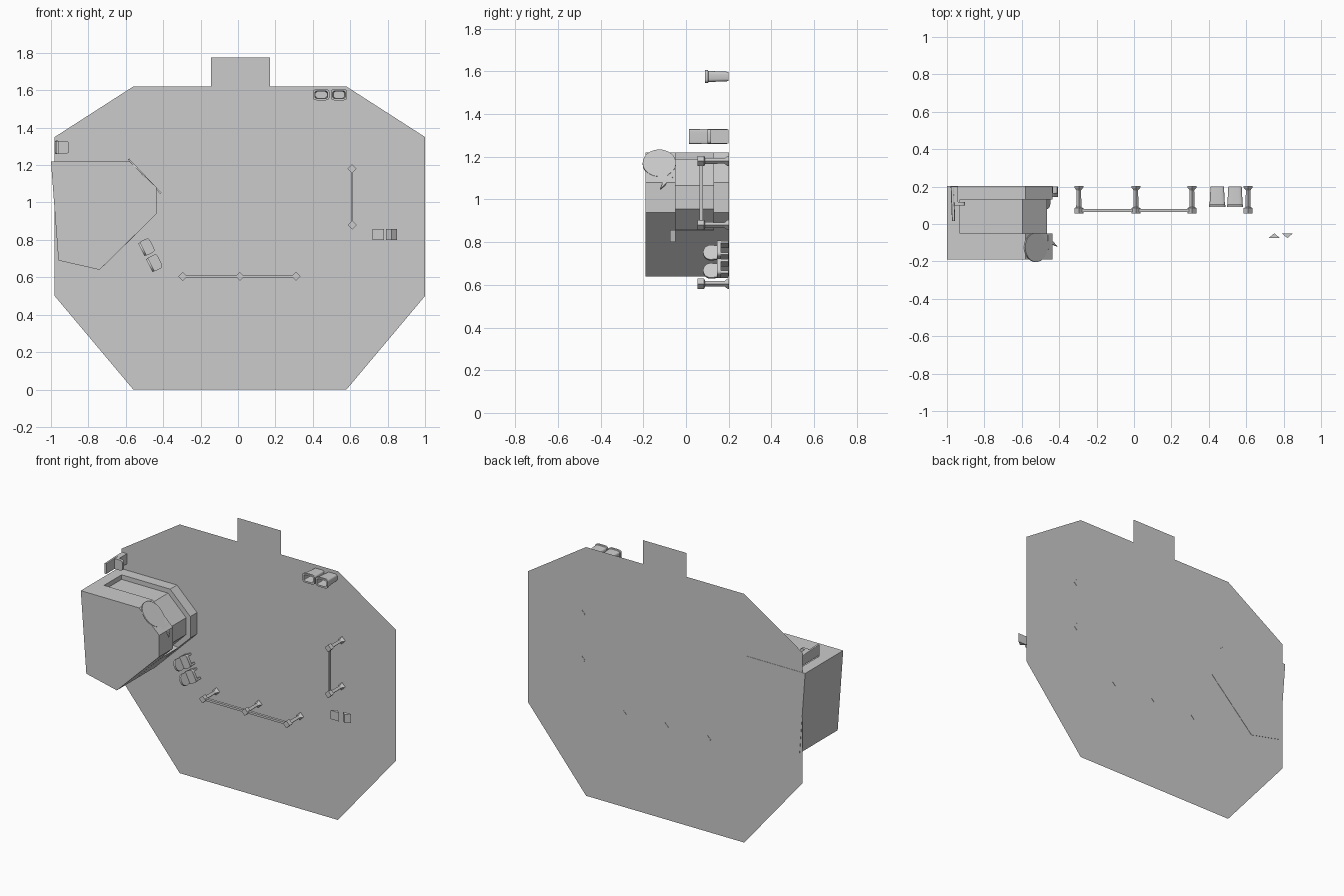
import bpy, bmesh
from math import cos, sin, pi, copysign
from mathutils import Vector

cube = bpy.data.objects.get("Cube")
if cube:
    bpy.data.objects.remove(cube)

GROUND = 0.2      # the floor sheet stands upright; heights grow towards -y


def loft(name, rings, smooth=False):
    """Bridge equal rings of points and cap both ends."""
    bm = bmesh.new()
    loops = [[bm.verts.new(p) for p in ring] for ring in rings]
    for a, b in zip(loops, loops[1:]):
        for i in range(len(a)):
            j = (i + 1) % len(a)
            bm.faces.new((a[i], a[j], b[j], b[i]))
    bm.faces.new(loops[0])
    if len(loops) > 1:
        bm.faces.new(loops[-1])
    bmesh.ops.recalc_face_normals(bm, faces=bm.faces)
    mesh = bpy.data.meshes.new(name)
    bm.to_mesh(mesh)
    bm.free()
    obj = bpy.data.objects.new(name, mesh)
    bpy.context.collection.objects.link(obj)
    if smooth:
        bpy.ops.object.select_all(action='DESELECT')
        obj.select_set(True)
        bpy.context.view_layer.objects.active = obj
        bpy.ops.object.shade_smooth_by_angle()
    return obj


def prism(name, outline, y0, y1):
    return loft(name, [[(x, y, z) for x, z in outline] for y in (y0, y1)])


def rounded(cx, cz, hx, hz, y, count=20):
    """Rounded rectangle ring lying at depth y."""
    ring = []
    for i in range(count):
        a = 2 * pi * (i + 0.5) / count
        c, s = cos(a), sin(a)
        ring.append((cx + hx * copysign(abs(c) ** 0.4, c), y,
                     cz + hz * copysign(abs(s) ** 0.4, s)))
    return ring


def diamond(cx, cz, r, y):
    return [(cx + r, y, cz), (cx, y, cz + r), (cx - r, y, cz), (cx, y, cz - r)]


def box(name, x0, x1, y0, y1, z0, z1):
    return prism(name, [(x0, z0), (x1, z0), (x1, z1), (x0, z1)], y0, y1)


# Floor sheet with entrance tab
floor = [(-0.56, 0), (0.58, 0), (1, 0.5), (1, 1.35), (0.58, 1.62), (0.17, 1.62),
         (0.17, 1.775), (-0.145, 1.775), (-0.145, 1.62), (-0.56, 1.62),
         (-0.98, 1.35), (-0.98, 0.5)]
loft("floor", [[(x, GROUND, z) for x, z in floor]])

# Booth: base, recessed window band, canopy
booth = [(-1, 1.22), (-0.58, 1.22), (-0.435, 1.08), (-0.435, 0.94),
         (-0.74, 0.64), (-0.96, 0.69)]
band = [booth[0], (-0.93, 1.22), (-0.93, 1.19), (-0.595, 1.19), (-0.465, 1.065),
        (-0.465, 0.955), (-0.56, 0.86), (-0.52, 0.855)] + booth[4:]
prism("booth_base", booth, 0.13, GROUND + 0.002)
prism("booth_window_band", band, -0.05, 0.13)
prism("booth_canopy", booth, -0.19, -0.05)

# Speech-bubble sign on the sloping corner of the canopy


def sign(name, outline):
    return loft(name, [[(-0.58 + (1.22 - z) * 0.944 + d, y, z + d)
                        for y, z in outline] for d in (0.0, 0.006)])


sign("sign_disc", [(-0.125 + 0.078 * cos(i * pi / 16),
                    1.165 + 0.063 * sin(i * pi / 16)) for i in range(32)])
sign("sign_tail", [(-0.13, 1.115), (-0.14, 1.08), (-0.105, 1.085), (-0.12, 1.045),
                   (-0.06, 1.1), (-0.09, 1.1), (-0.075, 1.125)])

# Barrier posts and rails
row = [(-0.295, 0.605), (0.01, 0.605), (0.31, 0.605)]
side = [(0.61, 0.88), (0.61, 1.18)]
for i, (x, z) in enumerate(row + side):
    profile = [(0.024, 0.055), (0.024, 0.085), (0.014, 0.09),
               (0.012, 0.18), (0.024, GROUND - 0.005), (0.024, GROUND + 0.002)]
    loft(f"barrier_post_{i + 1}", [diamond(x, z, r, y) for r, y in profile])
R = 0.007
box("front_rail", row[0][0], row[-1][0], 0.063, 0.08, 0.605 - R, 0.605 + R)
box("side_rail", 0.61 - R / 2, 0.61 + R / 2, 0.063, 0.08, side[0][1], side[1][1])

# Open bins with a raised rim
for i, x in enumerate((0.445, 0.54)):
    steps = [(0.036, 0.022, GROUND), (0.041, 0.026, 0.105), (0.044, 0.03, 0.102),
             (0.044, 0.03, 0.09), (0.034, 0.02, 0.09), (0.03, 0.017, 0.16)]
    loft(f"bin_{i + 1}", [rounded(x, 1.576, hx, hz, y) for hx, hz, y in steps], True)

# Single chair by the left edge
loft("chair_back", [rounded(-0.965, 1.295, 0.008, 0.035, 0.015),
                    rounded(-0.968, 1.295, 0.009, 0.036, 0.11),
                    rounded(-0.972, 1.295, 0.008, 0.034, GROUND)], True)
loft("chair_seat", [rounded(-0.937, 1.295, 0.034, 0.034, y)
                    for y in (0.1, 0.118)], True)
box("chair_foot", -0.968, -0.94, 0.118, GROUND, 1.262, 1.328)

# Pair of chairs turned towards the booth corner
ALONG = Vector((0.45, 0, -0.893))
ACROSS = Vector((0.893, 0, 0.45))


def turned(center, u, v, y):
    p = Vector(center) + ALONG * u + ACROSS * v
    return (p.x, y, p.z)


for n, center in enumerate(((-0.488, 0, 0.762), (-0.446, 0, 0.677))):
    arch = [(0.038 * cos(a), 0.115 - 0.035 * sin(a))
            for a in [pi * i / 10 for i in range(11)]]
    arch += [(-0.033, 0.165), (0.033, 0.165)]
    loft(f"pair_chair_back_{n + 1}",
         [[turned(center, u, v, y) for u, y in arch] for v in (-0.032, -0.02)], True)
    seat = [(x, z) for x, _, z in rounded(0, 0, 0.041, 0.032, 0)]
    loft(f"pair_chair_seat_{n + 1}",
         [[turned(center, u, v, y) for u, v in seat] for y in (0.145, 0.165)], True)
    for s in (-1, 1):
        corners = [(-1, -1), (1, -1), (1, 1), (-1, 1)]
        loft(f"pair_chair_leg_{n + 1}_{'a' if s < 0 else 'b'}",
             [[turned(center, s * 0.03 + a * 0.006, b * 0.026, y)
               for a, b in corners] for y in (0.165, GROUND)])

# Floating three-sided markers, flat and pointed side forward
for name, x, base, tip in (("flat_marker", 0.75, -0.075, -0.05),
                           ("pointed_marker", 0.82, -0.05, -0.075)):
    tri = [(x - 0.03, base), (x + 0.03, base), (x, tip)]
    loft(name, [[(px, py, z) for px, py in tri] for z in (0.8, 0.857)])
